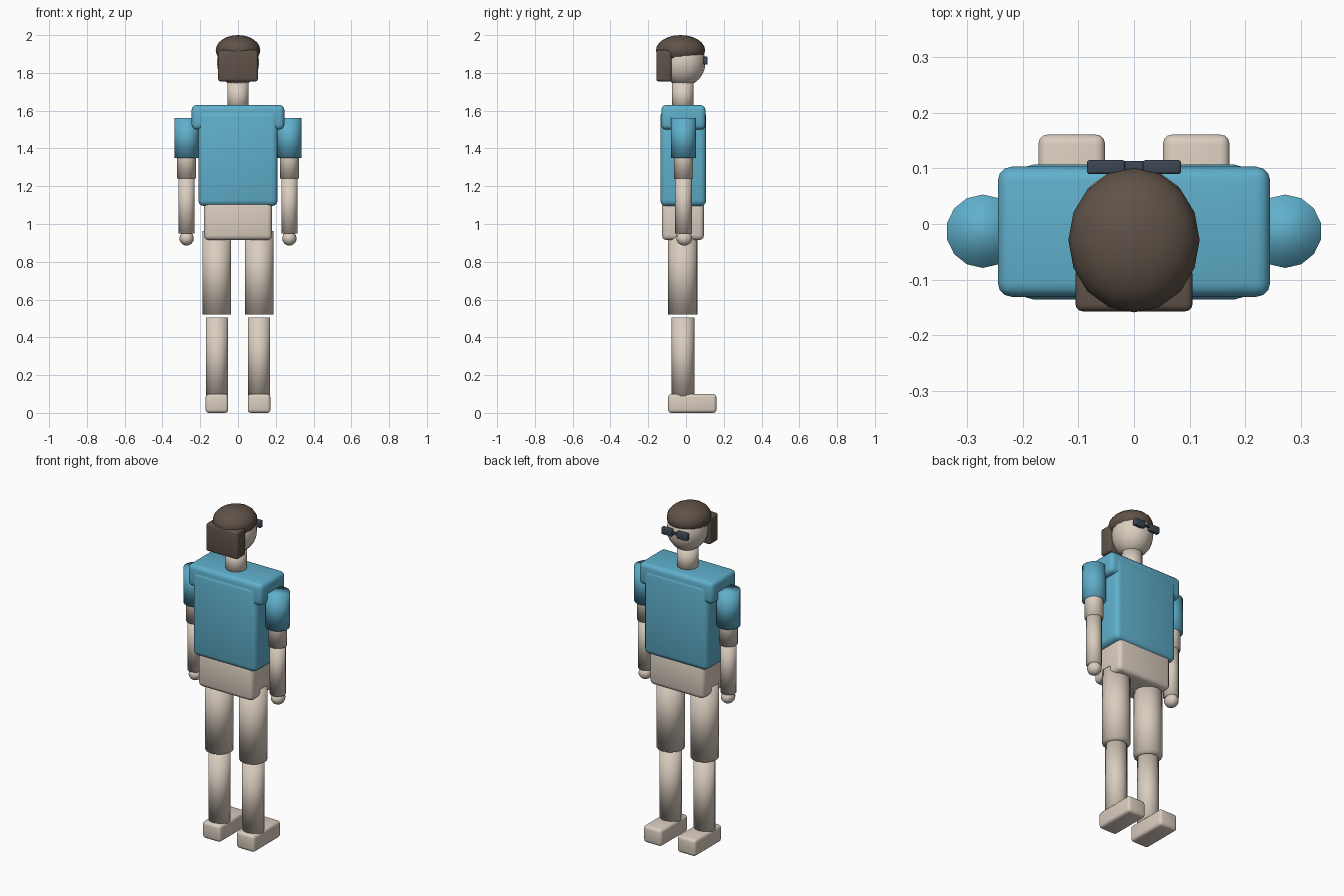
import bpy

if "Cube" in bpy.data.objects:
    bpy.data.objects.remove(bpy.data.objects["Cube"], do_unlink=True)


def material(name, rgb):
    m = bpy.data.materials.new(name)
    m.use_nodes = True
    colour = (*rgb, 1)
    m.diffuse_color = colour
    m.node_tree.nodes["Principled BSDF"].inputs["Base Color"].default_value = colour
    return m


skin = material("light skin", (0.70, 0.61, 0.52))
blue = material("blue shirt", (0.115, 0.43, 0.60))
brown = material("brown hair", (0.115, 0.085, 0.064))
dark = material("dark frames", (0.045, 0.062, 0.085))


def finish(name, mat):
    ob = bpy.context.object
    ob.name = name
    ob.data.materials.append(mat)
    bpy.ops.object.shade_smooth()
    return ob


def box(name, mat, x, y, z, bevel):
    """Rounded box from (min, max) pairs along each axis."""
    spans = (x, y, z)
    bpy.ops.mesh.primitive_cube_add(size=1, location=[(a + b) / 2 for a, b in spans])
    bpy.context.object.scale = [b - a for a, b in spans]
    bpy.ops.object.transform_apply(location=False, rotation=False, scale=True)
    ob = finish(name, mat)
    mod = ob.modifiers.new("rounding", 'BEVEL')
    mod.width = bevel
    mod.segments = 3


def tube(name, mat, x, y, radius, bottom, top):
    bpy.ops.mesh.primitive_cylinder_add(vertices=14, radius=radius, depth=top - bottom,
                                        location=(x, y, (bottom + top) / 2))
    finish(name, mat)


def ball(name, mat, centre, radii):
    bpy.ops.mesh.primitive_uv_sphere_add(segments=16, ring_count=12, radius=1, location=centre)
    bpy.context.object.scale = radii
    bpy.ops.object.transform_apply(location=False, rotation=False, scale=True)
    finish(name, mat)


# Body
box("pelvis", skin, (-0.18, 0.18), (-0.127, 0.095), (0.915, 1.12), 0.025)
box("torso", blue, (-0.21, 0.21), (-0.136, 0.107), (1.095, 1.60), 0.03)
box("shoulders", blue, (-0.245, 0.245), (-0.131, 0.103), (1.50, 1.63), 0.025)

# Head, hair and glasses
tube("neck", skin, 0, -0.017, 0.058, 1.60, 1.75)
ball("head", skin, (0, -0.015, 1.855), (0.112, 0.118, 0.125))
ball("hair_cap", brown, (0, -0.029, 1.92), (0.118, 0.13, 0.08))
box("hair_back", brown, (-0.105, 0.105), (-0.157, -0.077), (1.755, 1.92), 0.012)
box("glasses_bridge", dark, (-0.02, 0.02), (0.091, 0.113), (1.86, 1.874), 0.003)

# Paired parts
for side, s in (("left", 1), ("right", -1)):
    lens = sorted((s * 0.016, s * 0.085))
    box(side + "_lens", dark, lens, (0.09, 0.115), (1.845, 1.886), 0.005)

    arm_x = s * 0.272
    tube(side + "_sleeve", blue, arm_x, -0.013, 0.066, 1.35, 1.56)
    tube(side + "_upper_arm", skin, arm_x, -0.013, 0.051, 1.24, 1.45)
    tube(side + "_forearm", skin, arm_x, -0.013, 0.044, 0.95, 1.26)
    ball(side + "_hand", skin, (arm_x, -0.009, 0.924), (0.038, 0.042, 0.038))

    leg_x = s * 0.112
    tube(side + "_thigh", skin, leg_x, -0.016, 0.078, 0.52, 0.962)
    tube(side + "_shin", skin, leg_x, -0.016, 0.06, 0.09, 0.506)
    shoe = sorted((s * 0.052, s * 0.172))
    box(side + "_foot", skin, shoe, (-0.095, 0.161), (0, 0.10), 0.017)
